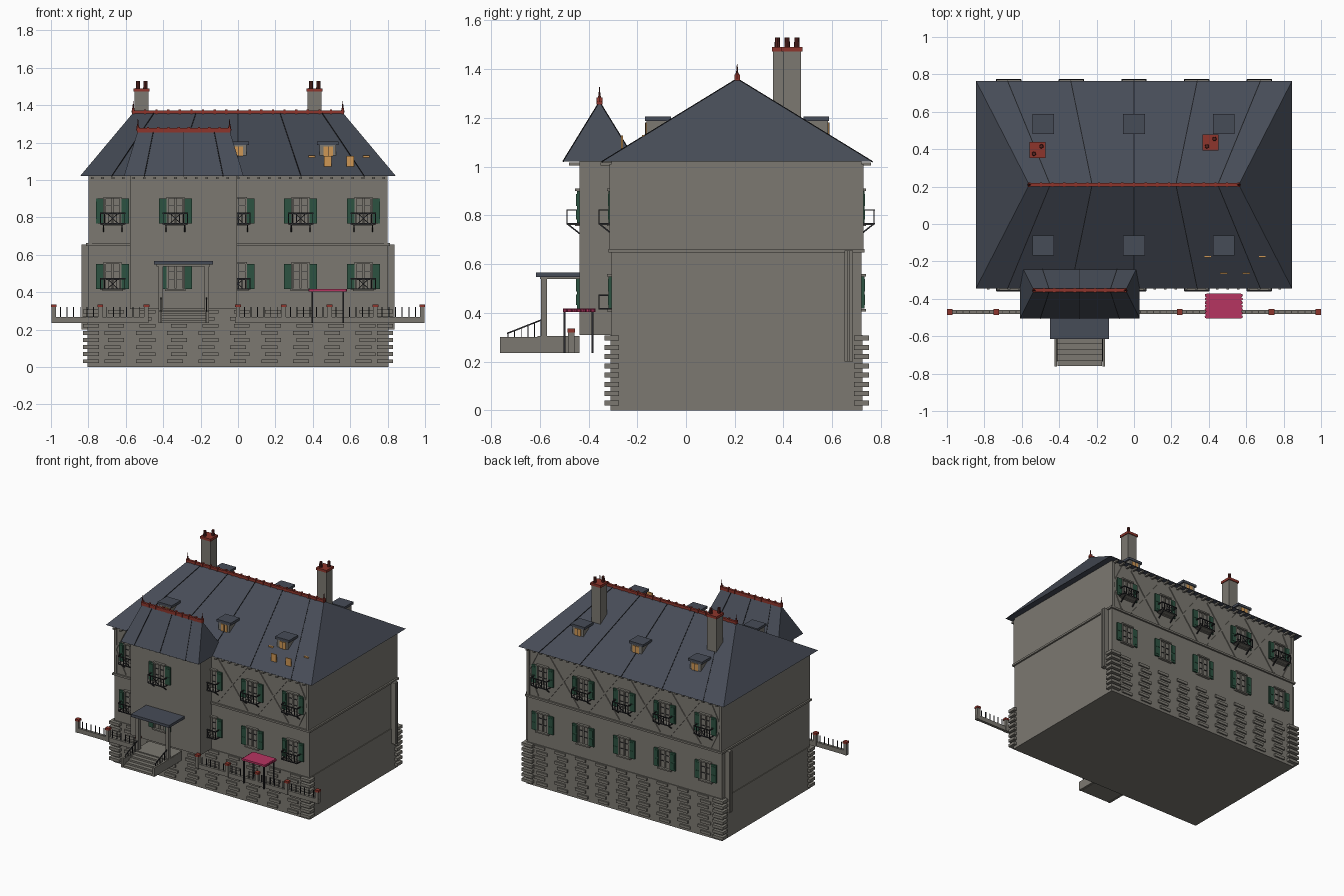
import bpy
import bmesh
from math import atan2, hypot, pi
from mathutils import Matrix, Vector

cube = bpy.data.objects.get("Cube")
if cube:
    bpy.data.objects.remove(cube, do_unlink=True)


def material(name, red, green, blue):
    mat = bpy.data.materials.new(name)
    mat.use_nodes = True
    colour = (red, green, blue, 1)
    mat.diffuse_color = colour
    mat.node_tree.nodes["Principled BSDF"].inputs["Base Color"].default_value = colour
    return mat


STONE = material("warm grey stone", .2, .19, .165)
SLATE = material("blue slate", .062, .072, .095)
SEAM = material("dark seam", .012, .013, .016)
GREEN = material("shutter green", .025, .085, .052)
RED = material("terracotta red", .27, .036, .025)
POT = material("dark pot red", .09, .016, .014)
IRON = material("black iron", .022, .022, .026)
PINK = material("awning pink", .47, .035, .12)
AMBER = material("amber glass", .62, .31, .09)


class Part:
    """Collects solids of one colour into a single named object."""

    def __init__(self, name, mat):
        self.name, self.mat, self.bm = name, mat, bmesh.new()

    def box(self, x0, x1, y0, y1, z0, z1):
        size = Matrix.Diagonal((x1 - x0, y1 - y0, z1 - z0, 1))
        mid = Matrix.Translation(((x0 + x1) / 2, (y0 + y1) / 2, (z0 + z1) / 2))
        bmesh.ops.create_cube(self.bm, size=1, matrix=mid @ size)

    def block(self, x, y, w, d, z0, z1):
        self.box(x - w / 2, x + w / 2, y - d / 2, y + d / 2, z0, z1)

    def bar(self, a, b, w=.006):
        a, b = Vector(a), Vector(b)
        turn = (b - a).to_track_quat('Z', 'Y').to_matrix().to_4x4()
        size = Matrix.Diagonal((w, w, (b - a).length, 1))
        bmesh.ops.create_cube(self.bm, size=1, matrix=Matrix.Translation((a + b) / 2) @ turn @ size)

    def cone(self, x, y, z0, z1, r0, r1, sides=8):
        bmesh.ops.create_cone(self.bm, cap_ends=True, segments=sides, radius1=r0, radius2=r1,
                              depth=z1 - z0, matrix=Matrix.Translation((x, y, (z0 + z1) / 2)))

    def finish(self):
        mesh = bpy.data.meshes.new(self.name)
        bmesh.ops.recalc_face_normals(self.bm, faces=self.bm.faces)
        self.bm.to_mesh(mesh)
        self.bm.free()
        mesh.materials.append(self.mat)
        bpy.context.collection.objects.link(bpy.data.objects.new(self.name, mesh))


parts = {}


def part(name, mat=STONE):
    if name not in parts:
        parts[name] = Part(name, mat)
    return parts[name]


FRONT, BACK, BAY, SIDE = -.305, .72, -.436, .8
EAVE, BELT, PLINTH = 1.02, .655, .31
WINDOWS = [i * .335 for i in range(-2, 3)]

# Walls, plinth, projecting bay and belt course
part("main_walls").box(-SIDE, SIDE, FRONT, BACK, PLINTH, EAVE)
part("plinth").box(-SIDE - .005, SIDE + .005, FRONT - .005, BACK + .005, 0, PLINTH)
part("bay_walls").box(-.577, -.005, BAY, FRONT, PLINTH, EAVE)
part("belt_course").box(-SIDE - .012, SIDE + .012, FRONT - .012, BACK + .012, BELT - .007, BELT + .007)

# Corner quoins and rows of projecting stones
for row in range(8):
    z = .02 + row * .038
    for sx in (-1, 1):
        for y in (FRONT, BACK):
            part("quoins").block(sx * .785, y, .085, .06, z, z + .021)
    for col in range(-4, 5):
        x = col * .168 + (row % 2) * .02
        for y in (FRONT, BACK):
            part("plinth_stones").block(x, y, .085, .03, z, z + .02)


def hip_roof(label, x0, x1, y0, y1, ridge0, ridge1, top, seams, bumps):
    """Hipped roof with seams, ridge tiles and end finials."""
    yr = (y0 + y1) / 2
    roof = part(label + "_roof", SLATE)
    eave = [roof.bm.verts.new(p) for p in ((x0, y0, EAVE), (x1, y0, EAVE), (x1, y1, EAVE), (x0, y1, EAVE))]
    a, b = roof.bm.verts.new((ridge0, yr, top)), roof.bm.verts.new((ridge1, yr, top))
    for loop in ((eave[0], eave[1], b, a), (eave[1], eave[2], b), (eave[2], eave[3], a, b),
                 (eave[3], eave[0], a), eave[::-1]):
        roof.bm.faces.new(loop)
    for k in seams:
        for y in (y0, y1):
            foot = (x0 + (x1 - x0) * k, y, EAVE)
            part(label + "_roof_seams", SEAM).bar(foot, (ridge0 + (ridge1 - ridge0) * k, yr, top), .005)
    ridge = part(label + "_ridge_tiles", RED)
    ridge.box(ridge0, ridge1, yr - .009, yr + .009, top - .01, top + .012)
    for i in range(bumps + 1):
        ridge.block(ridge0 + (ridge1 - ridge0) * i / bumps, yr, .012, .024, top - .01, top + .018)
    for x in (ridge0, ridge1):
        part(label + "_finial_bases", RED).cone(x, yr, top, top + .025, .01, .006)
        part(label + "_finial_spikes", POT).cone(x, yr, top + .02, top + .062, .005, .001)


hip_roof("main", -.845, .845, -.345, .765, -.56, .56, 1.36, [.1, .3, .5, .7, .9], 18)
hip_roof("bay", -.61, .03, -.505, -.205, -.535, -.045, 1.265, [.17, .5, .83], 9)

# Rafter tails under the eaves
for i in range(29):
    x = -.78 + i * 1.56 / 28
    part("rafter_tails").block(x, BACK + .02, .014, .04, EAVE - .016, EAVE - .004)
    on_bay = -.58 < x < 0
    part("rafter_tails").block(x, (BAY if on_bay else FRONT) - .02, .014, .05, EAVE - .016, EAVE - .004)


def window(x, y, out, z, balcony):
    """Framed window with shutters; out is the outward y direction."""
    def at(d):
        return y + out * d
    frame = part("window_frames")
    for s in (-1, 1):
        frame.block(x + s * .042, at(.004), .01, .014, z, z + .135)
        part("shutters", GREEN).block(x + s * .068, at(.006), .04, .012, z - .002, z + .13)
        part("shutter_slats", GREEN).block(x + s * .068, at(.008), .028, .013, z + .012, z + .055)
        part("shutter_slats", GREEN).block(x + s * .068, at(.008), .028, .013, z + .068, z + .118)
    frame.block(x, at(.008), .096, .022, z + .13, z + .14)
    frame.block(x, at(.008), .11, .022, z - .014, z - .004)
    frame.block(x, at(.004), .01, .01, z, z + .13)
    for h in (.045, .09):
        part("window_bars", IRON).block(x, at(.002), .078, .008, z + h, z + h + .003)
    if not balcony:
        return
    rail = part("balcony_railings", IRON)
    low, high, reach = z - .004, z + .052, .052
    for h in (low, high):
        rail.bar((x - .065, at(reach), h), (x + .065, at(reach), h))
        for s in (-1, 1):
            rail.bar((x + s * .065, y, h), (x + s * .065, at(reach), h))
    for i in range(-3, 4):
        rail.bar((x + i * .0216, at(reach), low), (x + i * .0216, at(reach), high), .004)
    for s in (-1, 1):
        rail.bar((x - s * .03, at(reach), low), (x + s * .03, at(reach), high), .004)
        if balcony == "bracketed":
            rail.bar((x + s * .05, y, z - .045), (x + s * .05, at(reach), low))
    if balcony == "bracketed":
        part("balcony_floors").block(x, at(reach / 2), .125, reach, low - .006, low + .002)


for x in WINDOWS:
    wall = BAY if abs(x + .335) < .01 else FRONT
    window(x, wall, -1, .77, "bracketed")
    window(x, wall, -1, .42, "plain" if abs(abs(x) - .335) > .01 else None)
    window(x, BACK, 1, .77, "bracketed")
    window(x, BACK, 1, .42, None)

# Crossed timber braces between the upper windows
for i in range(-2, 2):
    mid = (i + .5) * .335
    for y in (FRONT, BACK):
        for s in (-1, 1):
            part("timber_braces").bar((mid - s * .125, y, .67), (mid + s * .125, y, EAVE - .02), .012)
for x in (-.79, .79):
    for y in (FRONT, BACK):
        part("timber_posts").block(x, y, .02, .016, BELT, EAVE - .01)
        s = 1 if x > 0 else -1
        part("timber_braces").bar((s * .71, y, .67), (x, y, .84), .012)
        part("timber_braces").bar((s * .71, y, EAVE - .02), (x, y, .84), .012)

# Side downpipes
for s in (-1, 1):
    for dy in (-.01, .01):
        part("downpipes").block(s * .822, .668 + dy, .03, .014, .2, BELT)
    part("downpipes").block(s * .812, .668, .03, .03, .2, BELT)

# Chimneys
for x, y in ((-.515, .395), (.41, .435)):
    part("chimney_stacks").block(x, y, .075, .075, 1.1, 1.475)
    part("chimney_caps", RED).block(x, y, .086, .086, 1.472, 1.49)
    for s in (-1, 1):
        part("chimney_pots", POT).cone(x + s * .02, y + s * .02, 1.485, 1.53, .012, .01)

# Dormers on both slopes
for x in (-.485, 0, .48):
    for y, out in ((-.115, -1), (.535, 1)):
        part("dormer_walls").block(x, y, .09, .095, 1.11, 1.19)
        part("dormer_lids", SLATE).block(x, y, .115, .105, 1.188, 1.206)
        part("dormer_windows", AMBER).block(x + .002, y + out * .049, .05, .006, 1.128, 1.18)
        part("dormer_mullions", IRON).block(x + .002, y + out * .052, .004, .004, 1.128, 1.18)

# Loose amber casements over the right-hand slope
for x in (.48, .6):
    part("roof_casements", AMBER).block(x, -.263, .042, .008, 1.072, 1.128)
for x in (.395, .685):
    part("roof_casements", AMBER).block(x, -.175, .036, .01, 1.12, 1.13)

# Porch canopy, posts, landing and stairs
part("porch_canopy", SLATE).box(-.45, -.135, -.615, BAY, .547, .566)
part("porch_canopy_trim").box(-.435, -.15, -.6, BAY, .538, .547)
part("porch_landing").box(-.425, -.155, -.61, BAY, .235, .305)
for i in range(5):
    part("stairs").box(-.41, -.17, -.76 + i * .03, -.6, .235, .25 + i * .012)
for s in (-1, 1):
    x = -.29 + s * .122
    part("porch_posts").block(x, -.583, .024, .026, .3, .54)
    part("stair_walls").block(-.29 + s * .129, -.605, .014, .315, .235, .3)
    rail = part("stair_handrails", IRON)
    rail.bar((x, -.735, .315), (x, -.59, .372))
    for i in range(6):
        rail.bar((x, -.73 + i * .027, .295), (x, -.73 + i * .027, .318 + i * .0105), .004)

# Garden wall with capped piers and iron pickets
PIERS = [-.985, -.737, -.49, 0, .245, .49, .735, .985]
for x0, x1 in ((-.998, -.48), (-.015, .998)):
    part("garden_wall").box(x0, x1, -.481, -.461, .235, .268)
for i, x in enumerate(PIERS):
    part("garden_piers").block(x, -.471, .024, .026, .235, .322)
    part("pier_caps", RED).block(x, -.471, .031, .031, .32, .335)
    if i not in (2, 7):
        step = (PIERS[i + 1] - x) / 7
        for k in range(1, 7):
            part("wall_pickets", IRON).block(x + k * step, -.471, .005, .005, .265, .32)

# Pink awning with scalloped ends
part("awning", PINK).box(.387, .573, -.505, -.372, .404, .418)
for x in (.387, .573):
    for i in range(7):
        part("awning_scallops", PINK).cone(x, -.496 + i * .019, .404, .416, .009, .009)
    for y in (-.498, -.384):
        part("awning_legs", IRON).block(x + (.01 if x < .5 else -.01), y, .009, .009, .235, .406)

for p in parts.values():
    p.finish()
